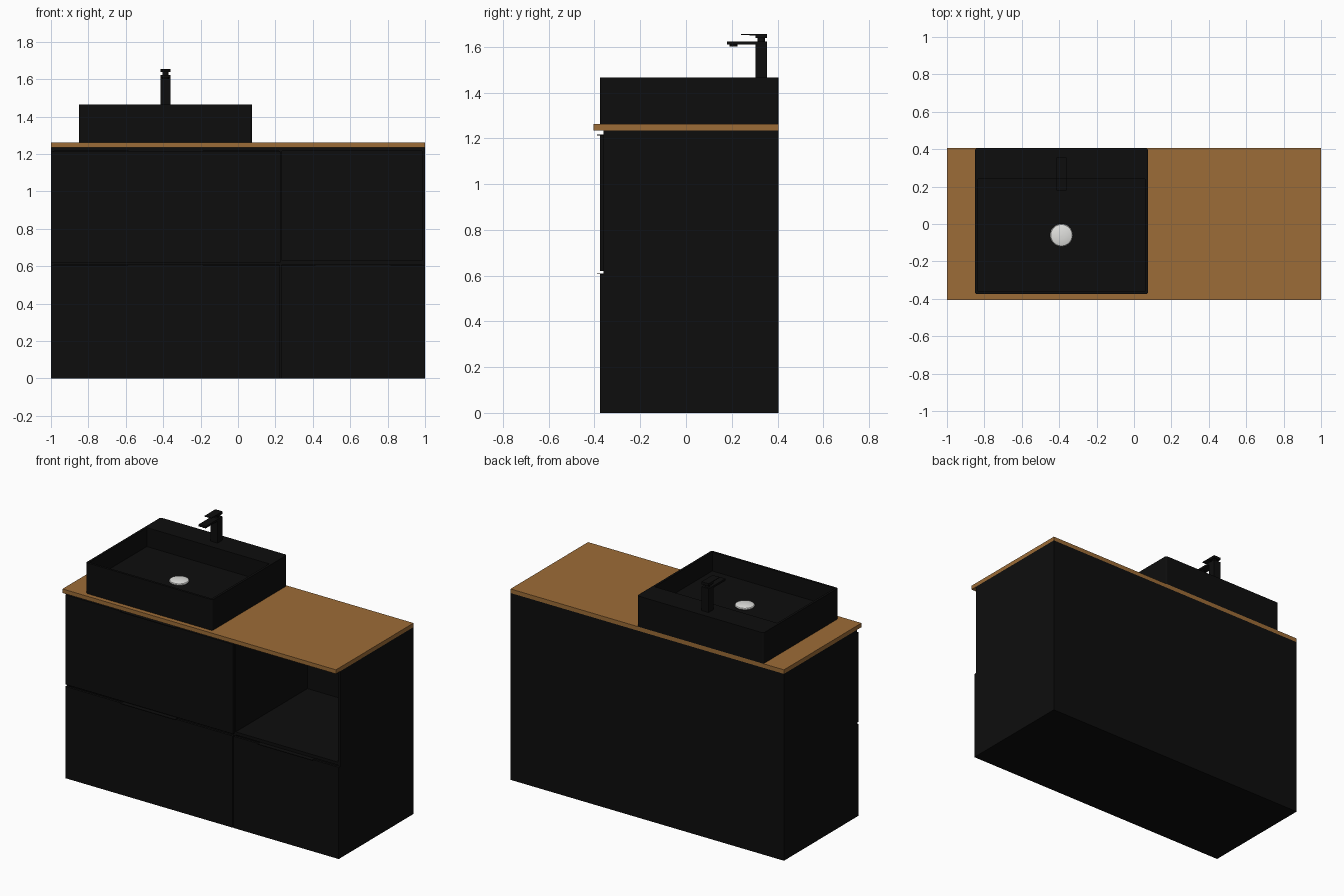
import bpy, bmesh, math
from mathutils import Vector

if "Cube" in bpy.data.objects:
    bpy.data.objects.remove(bpy.data.objects["Cube"])


def material(name, rgb):
    m = bpy.data.materials.new(name)
    m.diffuse_color = (*rgb, 1)
    m.use_nodes = True
    m.node_tree.nodes["Principled BSDF"].inputs["Base Color"].default_value = m.diffuse_color
    return m


BLACK = material("matt black", (0.004, 0.004, 0.004))
WOOD = material("oak wood", (0.335, 0.15, 0.038))
STEEL = material("pale steel", (0.75, 0.75, 0.73))


def finish(name, bm, mat):
    bmesh.ops.recalc_face_normals(bm, faces=bm.faces)
    me = bpy.data.meshes.new(name)
    bm.to_mesh(me)
    bm.free()
    me.materials.append(mat)
    ob = bpy.data.objects.new(name, me)
    bpy.context.collection.objects.link(ob)
    return ob


def box_mesh(x, y, z):
    bm = bmesh.new()
    bmesh.ops.create_cube(bm, size=1)
    for v in bm.verts:
        v.co = Vector([(a + b) / 2 + c * (b - a) for (a, b), c in zip((x, y, z), v.co)])
    return bm


def box(name, x, y, z, mat=BLACK):
    return finish(name, box_mesh(x, y, z), mat)


def prism(name, profile, x, mat=BLACK):
    """Side profile of (y, z) points extruded along x."""
    bm = bmesh.new()
    f = bm.faces.new([bm.verts.new((x[0], *p)) for p in profile])
    r = bmesh.ops.extrude_face_region(bm, geom=[f])
    verts = [g for g in r["geom"] if isinstance(g, bmesh.types.BMVert)]
    bmesh.ops.translate(bm, verts=verts, vec=(x[1] - x[0], 0, 0))
    return finish(name, bm, mat)


# Carcass panels
F, B, T = -0.36, 0.405, 0.015
box("left_side", (-1, -1 + T), (F, B), (0, 1.235))
box("right_side", (1 - T, 1), (F, B), (0, 1.235))
box("back_panel", (-1 + T, 1 - T), (B - T, B), (0, 1.235))
box("bottom_panel", (-1 + T, 1 - T), (F, B - T), (0, T))
box("top_panel", (-1 + T, 1 - T), (F, B - T), (1.215, 1.235))
box("divider", (0.22, 0.235), (F, B - T), (T, 1.215))
box("niche_shelf", (0.235, 1 - T), (F, B - T), (0.61, 0.63))
box("drawer_rail", (-1 + T, 0.22), (F, B - T), (0.61, 0.63))

# Drawer fronts, each with a thin pull lip on its top edge
for name, x, z in (("upper_left", (-1, 0.228), (0.62, 1.212)),
                   ("lower_left", (-1, 0.224), (0, 0.606)),
                   ("lower_right", (0.23, 1), (0, 0.606))):
    box(name + "_drawer_front", x, (-0.376, F), z)
    c = (x[0] + x[1]) / 2
    box(name + "_pull_lip", (c - 0.2, c + 0.2), (-0.39, F), (z[1], z[1] + 0.004))

# Countertop
box("countertop", (-1, 1), (-0.405, 0.405), (1.235, 1.262), WOOD)

# Basin: softened upright corners, sunken bowl, wide tap deck at the back
bm = box_mesh((-0.85, 0.075), (-0.375, 0.405), (1.262, 1.465))
upright = [e for e in bm.edges if abs(e.verts[0].co.z - e.verts[1].co.z) > 0.1]
bmesh.ops.bevel(bm, geom=upright, offset=0.012, segments=4, profile=0.5, affect='EDGES')
bm.normal_update()
top = max(bm.faces, key=lambda f: f.calc_center_median().z)
bmesh.ops.inset_region(bm, faces=[top], thickness=0.015)
for v in top.verts:
    if v.co.y > 0.2:
        v.co.y -= 0.15
r = bmesh.ops.extrude_face_region(bm, geom=[top])
floor = [g for g in r["geom"] if isinstance(g, bmesh.types.BMVert)]
bmesh.ops.translate(bm, verts=floor, vec=(0, 0, -0.125))
if top.is_valid:
    bmesh.ops.delete(bm, geom=[top], context='FACES_ONLY')
finish("basin", bm, BLACK)


def lathe(name, profile, centre, mat, n=32):
    """Closed round part from (radius, z) points, spun around z."""
    bm = bmesh.new()
    rings = [[bm.verts.new((centre[0] + r * math.cos(2 * math.pi * i / n),
                            centre[1] + r * math.sin(2 * math.pi * i / n), z))
              for i in range(n)] for r, z in profile]
    for a, b in zip(rings, rings[1:]):
        for i in range(n):
            j = (i + 1) % n
            bm.faces.new((a[i], a[j], b[j], b[i]))
    bm.faces.new(rings[0])
    bm.faces.new(rings[-1])
    ob = finish(name, bm, mat)
    bpy.context.view_layer.objects.active = ob
    ob.select_set(True)
    bpy.ops.object.shade_smooth_by_angle(angle=math.radians(35))
    ob.select_set(False)


# Domed drain cap
lathe("drain_cap", [(0.05, 1.34), (0.056, 1.342), (0.061, 1.349), (0.057, 1.354),
                    (0.04, 1.359), (0.02, 1.361), (0.004, 1.362)], (-0.388, -0.06), STEEL)

# Tap
X = (-0.414, -0.362)
box("tap_body", X, (0.303, 0.355), (1.465, 1.622))
box("tap_spout", X, (0.18, 0.303), (1.609, 1.622))
lathe("tap_aerator", [(0.018, 1.602), (0.018, 1.61)], (-0.388, 0.208), BLACK, 20)
lathe("tap_neck", [(0.016, 1.62), (0.016, 1.642)], (-0.388, 0.329), BLACK, 20)
prism("tap_lever", [(0.355, 1.638), (0.355, 1.655), (0.24, 1.655),
                    (0.24, 1.651), (0.303, 1.65), (0.303, 1.638)], X)
